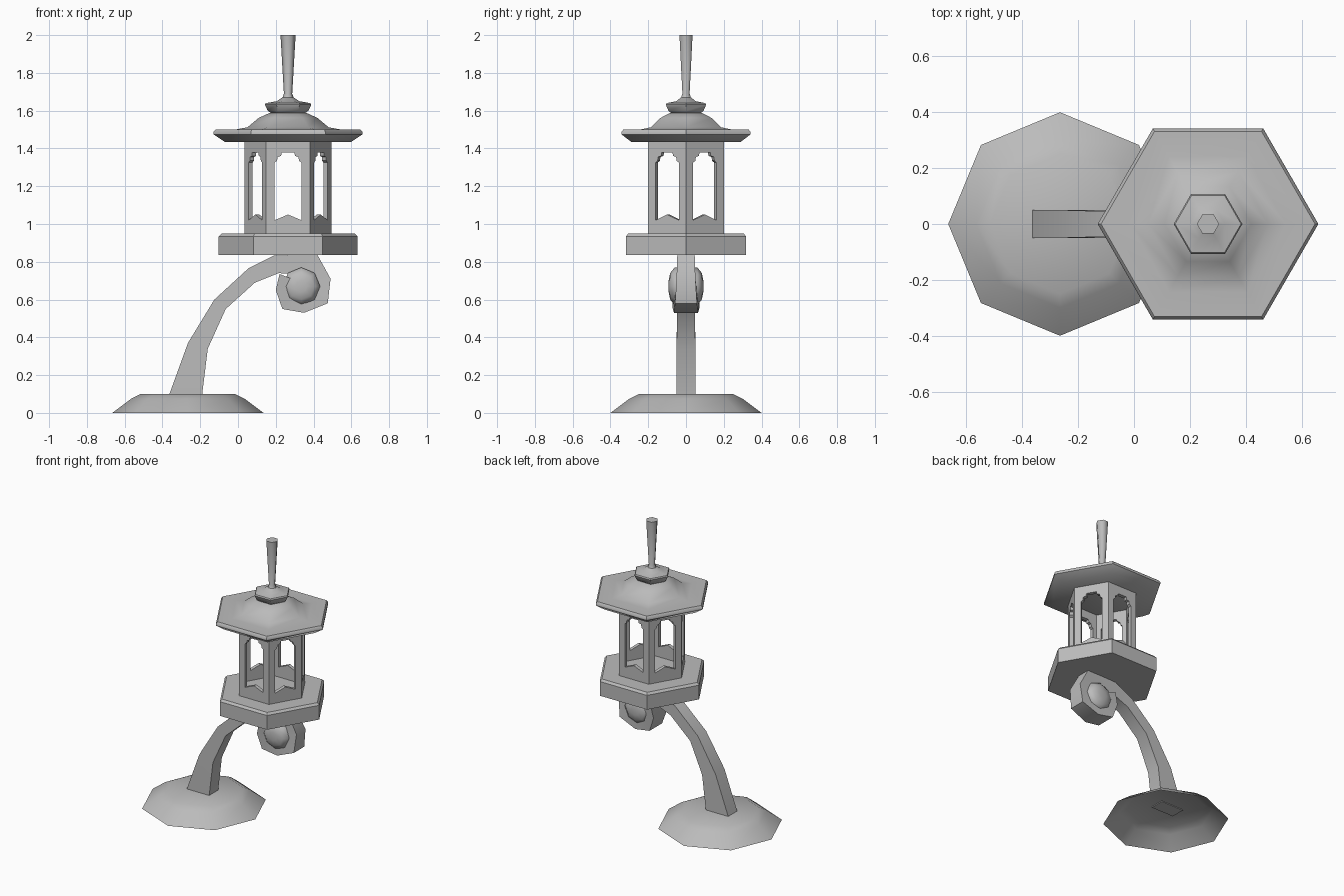
import bpy, bmesh
from math import cos, sin, pi, radians
from mathutils import Matrix, Vector

cube = bpy.data.objects.get("Cube")
if cube:
    bpy.data.objects.remove(cube)

GREY = (0.5, 0.5, 0.5, 1)
stone = bpy.data.materials.new("grey_stone")
stone.use_nodes = True
stone.diffuse_color = GREY
stone.node_tree.nodes["Principled BSDF"].inputs["Base Color"].default_value = GREY
LANTERN_X = 0.265


def finish(name, bm, angle, matrix=Matrix()):
    bmesh.ops.recalc_face_normals(bm, faces=bm.faces)
    bm.transform(matrix)
    mesh = bpy.data.meshes.new(name)
    bm.to_mesh(mesh)
    bm.free()
    mesh.materials.append(stone)
    ob = bpy.data.objects.new(name, mesh)
    bpy.context.collection.objects.link(ob)
    bpy.ops.object.select_all(action='DESELECT')
    ob.select_set(True)
    bpy.context.view_layer.objects.active = ob
    bpy.ops.object.shade_smooth_by_angle(angle=radians(angle))
    return ob


def loft(bm, rings, cap_start=True, cap_end=True):
    loops = [[bm.verts.new(p) for p in ring] for ring in rings]
    n = len(loops[0])
    for a, b in zip(loops, loops[1:]):
        for i in range(n):
            j = (i + 1) % n
            bm.faces.new((a[i], a[j], b[j], b[i]))
    if cap_start:
        bm.faces.new(loops[0][::-1])
    if cap_end:
        bm.faces.new(loops[-1])


def turned(name, sides, profile, angle, matrix, open_bottom=False):
    """Polygonal turned part from (radius, height) pairs."""
    bm = bmesh.new()
    loft(bm, [[(r * cos(2 * pi * i / sides), r * sin(2 * pi * i / sides), z)
               for i in range(sides)] for r, z in profile], not open_bottom)
    if open_bottom:
        ob = finish(name, bm, angle, matrix)
        if ob.data.polygons[-1].normal.z < 0:
            ob.data.flip_normals()
        return ob
    return finish(name, bm, angle, matrix)


# Foot: hollow octagonal shell
turned("foot", 8, [(0.4, 0), (0.3, 0.075), (0.25, 0.1)], 50,
       Matrix.Translation((-LANTERN_X, 0, 0)), open_bottom=True)

# Arm rising from the foot and curling into a scroll: outer x, z, inner x, z, half width
arm = [(-.365, .095, -.19, .095, .05), (-.265, .37, -.16, .34, .05),
       (-.125, .6, -.065, .55, .046), (.055, .765, .09, .69, .045),
       (.19, .833, .215, .74, .045), (.42, .838, .37, .73, .046),
       (.49, .71, .39, .69, .05), (.475, .58, .38, .64, .058),
       (.35, .53, .345, .62, .064), (.235, .55, .31, .64, .07),
       (.2, .65, .3, .67, .075), (.22, .735, .31, .7, .08)]
bm = bmesh.new()
loft(bm, [[(ox, -w, oz), (ox, w, oz), (ix, w, iz), (ix, -w, iz)]
          for ox, oz, ix, iz, w in arm])
finish("curved_arm", bm, 40)

# Rounded heart of the scroll
turned("scroll_heart", 8, [(.03, -.092), (.07, -.084), (.1, -.06), (.1, .06),
                           (.07, .084), (.03, .092)], 60,
       Matrix.Translation((.335, 0, .67)) @ Matrix.Rotation(pi / 2, 4, 'X'))

# Lantern tray, roof and finial
centre = Matrix.Translation((LANTERN_X, 0, 0))
turned("lantern_tray", 6, [(.367, .835), (.367, .935), (.352, .95)], 30, centre)
turned("lantern_roof", 6, [(.335, 1.435), (.395, 1.475), (.395, 1.487), (.383, 1.5),
                           (.28, 1.5), (.215, 1.512), (.155, 1.562), (.1, 1.587)],
       45, centre)
turned("finial_collar", 6, [(.085, 1.583), (.108, 1.6), (.123, 1.632), (.118, 1.64),
                            (.06, 1.65), (.03, 1.67)], 45, centre)
turned("finial_spike", 6, [(.03, 1.668), (.022, 1.69), (.04, 2.0)], 62, centre)

# Six window panels around the lantern house
RADIUS, THICK = 0.231, 0.025
half = [(.0715, 1.02), (.0715, 1.325), (.058, 1.335), (.055, 1.355),
        (.037, 1.36), (.033, 1.378)]
window = [(0, 1.05)] + half + [(-u, z) for u, z in reversed(half)]
h = RADIUS / 2
outline = [(-h, .945), (h, .945), (h, 1.44), (-h, 1.44)]
curve = bpy.data.curves.new("panel_outline", 'CURVE')
curve.dimensions = '2D'
curve.fill_mode = 'BOTH'
curve.extrude = THICK / 2
for points in (outline, window):
    spline = curve.splines.new('POLY')
    spline.points.add(len(points) - 1)
    for p, (u, z) in zip(spline.points, points):
        p.co = (u, z, 0, 1)
    spline.use_cyclic_u = True
helper = bpy.data.objects.new("panel_outline", curve)
bpy.context.collection.objects.link(helper)
bpy.context.view_layer.update()
panel = bpy.data.meshes.new_from_object(
    helper.evaluated_get(bpy.context.evaluated_depsgraph_get()))
bpy.data.objects.remove(helper)
apothem = RADIUS * cos(pi / 6)
for k in range(6):
    bm = bmesh.new()
    bm.from_mesh(panel)
    bmesh.ops.remove_doubles(bm, verts=bm.verts, dist=1e-5)
    place = (centre @ Matrix.Rotation(k * pi / 3, 4, 'Z')
             @ Matrix.Translation((0, THICK / 2 - apothem, 0))
             @ Matrix.Rotation(pi / 2, 4, 'X'))
    finish(f"window_panel_{k + 1}", bm, 20, place)
bpy.data.meshes.remove(panel)
